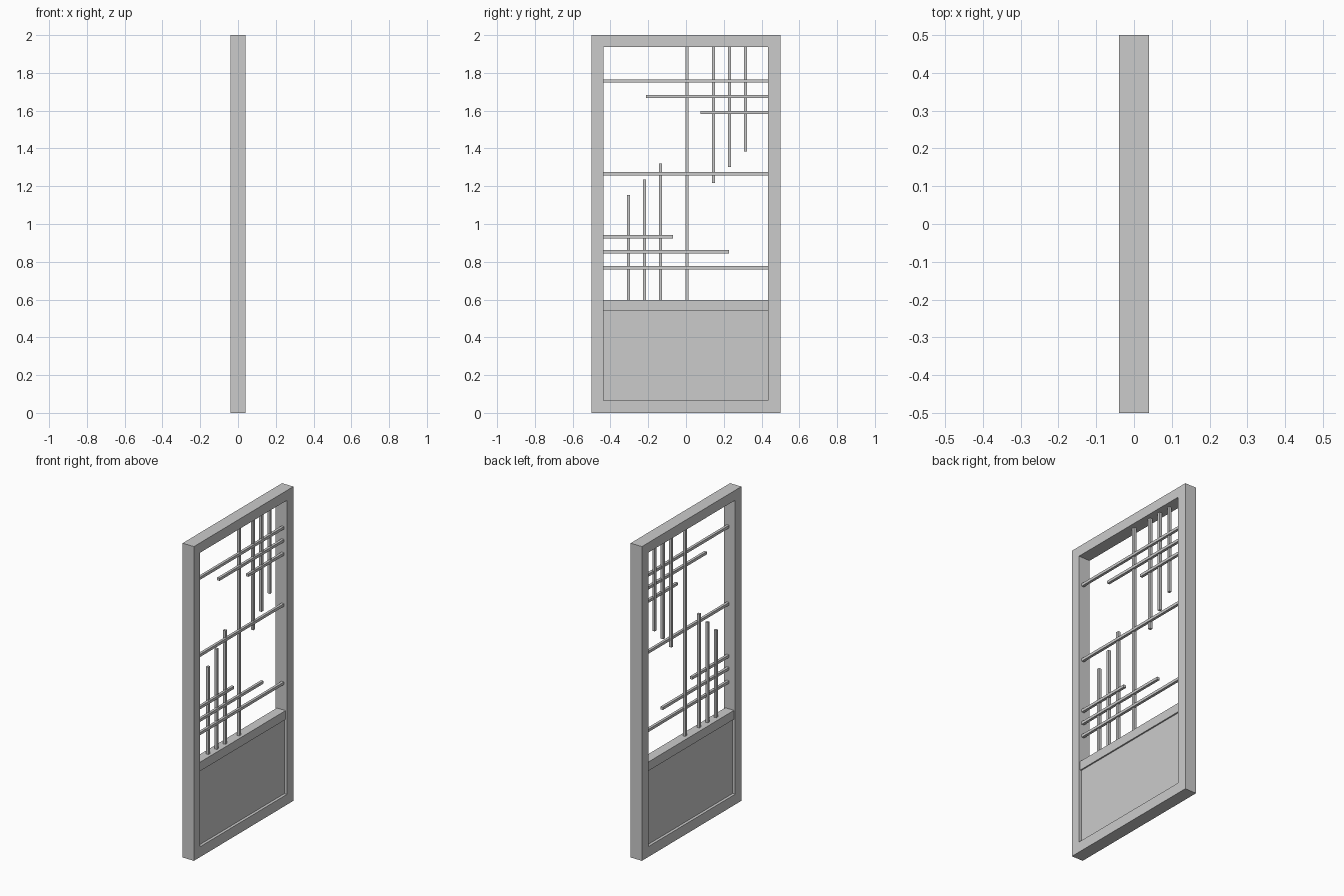
import bpy

if "Cube" in bpy.data.objects:
    bpy.data.objects.remove(bpy.data.objects["Cube"])


def box(name, x, y, z):
    """Axis-aligned box from (min, max) ranges."""
    bpy.ops.mesh.primitive_cube_add(size=1)
    o = bpy.context.object
    o.name = name
    o.location = [(a + b) / 2 for a, b in (x, y, z)]
    o.scale = [b - a for a, b in (x, y, z)]
    bpy.ops.object.transform_apply(location=True, rotation=False, scale=True)
    return o


L, R = -0.438, 0.434            # inner sides of the frame
BOT, TOP, SILL = 0.066, 1.937, 0.597
D = (-0.04, 0.04)
W = 0.0085                      # half width of lattice bars

# Outer frame: one ring with a rectangular opening
outer = [(-0.5, 0), (0.5, 0), (0.5, 2), (-0.5, 2)]
inner = [(L, BOT), (R, BOT), (R, TOP), (L, TOP)]
verts = [(x, y, z) for x in D for y, z in outer + inner]
faces = []
for i in range(4):
    j = (i + 1) % 4
    faces += [(i, i + 4, j + 4, j), (8 + i, 8 + j, 12 + j, 12 + i),
              (i, j, 8 + j, 8 + i), (4 + i, 12 + i, 12 + j, 4 + j)]
mesh = bpy.data.meshes.new("outer_frame")
mesh.from_pydata(verts, [], faces)
frame = bpy.data.objects.new("outer_frame", mesh)
bpy.context.collection.objects.link(frame)

# Middle rail and recessed lower panel
box("middle_rail", (-0.031, 0.031), (L, R), (0.54, SILL))
box("lower_panel", (-0.022, 0.022), (L, R), (BOT, 0.54))

# Horizontal lattice bars: height, start, end
for z, a, b in [(1.757, L, R), (1.266, L, R), (0.768, L, R),
                (1.675, -0.213, R), (1.59, 0.077, R),
                (0.933, L, -0.068), (0.853, L, 0.228)]:
    box("horizontal_bar", (0.003, 0.02), (a, b), (z - W, z + W))

# Vertical lattice bars: position, bottom, top
for y, a, b in [(0.006, SILL, TOP),
                (0.146, 1.216, TOP), (0.23, 1.301, TOP), (0.315, 1.383, TOP),
                (-0.304, SILL, 1.153), (-0.22, SILL, 1.235), (-0.135, SILL, 1.32)]:
    box("vertical_bar", (-0.006, 0.011), (y - W, y + W), (a, b))
